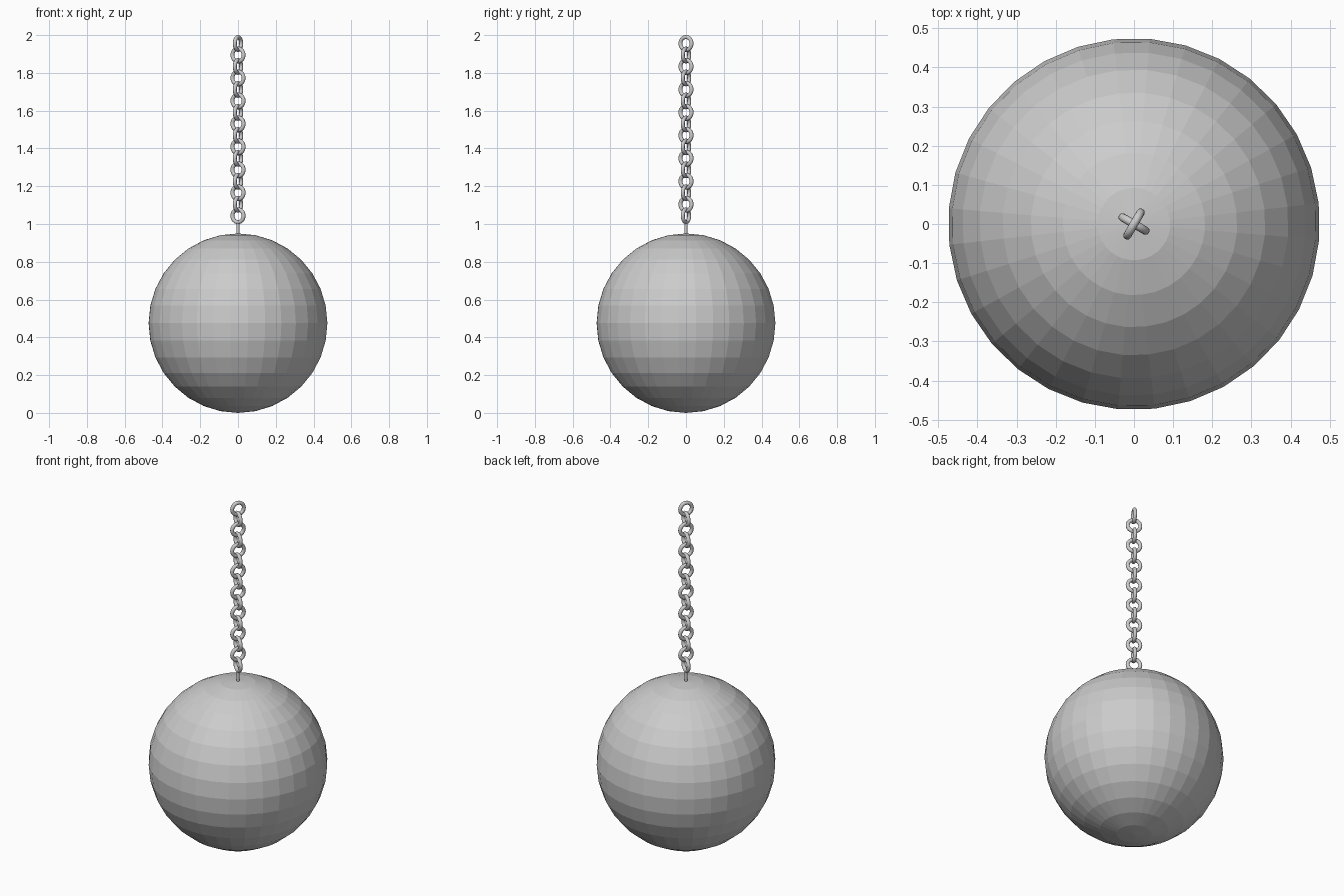
import bpy
from math import radians, pi

if "Cube" in bpy.data.objects:
    bpy.data.objects.remove(bpy.data.objects["Cube"])

# heavy ball, faceted
BALL_R = 0.475
bpy.ops.mesh.primitive_uv_sphere_add(segments=32, ring_count=16, radius=BALL_R,
                                     location=(0, 0, BALL_R), rotation=(0, 0, radians(6.4)))
bpy.context.object.name = "ball"

# short pin joining the chain to the ball
bpy.ops.mesh.primitive_cylinder_add(vertices=16, radius=0.009, depth=0.09,
                                    location=(0, 0, 0.965))
bpy.context.object.name = "chain_pin"
bpy.ops.object.shade_smooth_by_angle()

# chain of round links, each turned a quarter against its neighbour
LINKS, PITCH = 16, 0.0608
MAJOR, MINOR = 0.034, 0.0105
for i in range(LINKS):
    z = 2.0 - MAJOR - MINOR - i * PITCH
    turn = radians(60 if i % 2 == 0 else -30)
    bpy.ops.mesh.primitive_torus_add(major_segments=32, minor_segments=12,
                                     major_radius=MAJOR, minor_radius=MINOR,
                                     location=(0, 0, z), rotation=(pi / 2, 0, turn))
    bpy.context.object.name = f"chain_link_{i + 1:02d}"
    bpy.ops.object.shade_smooth()
